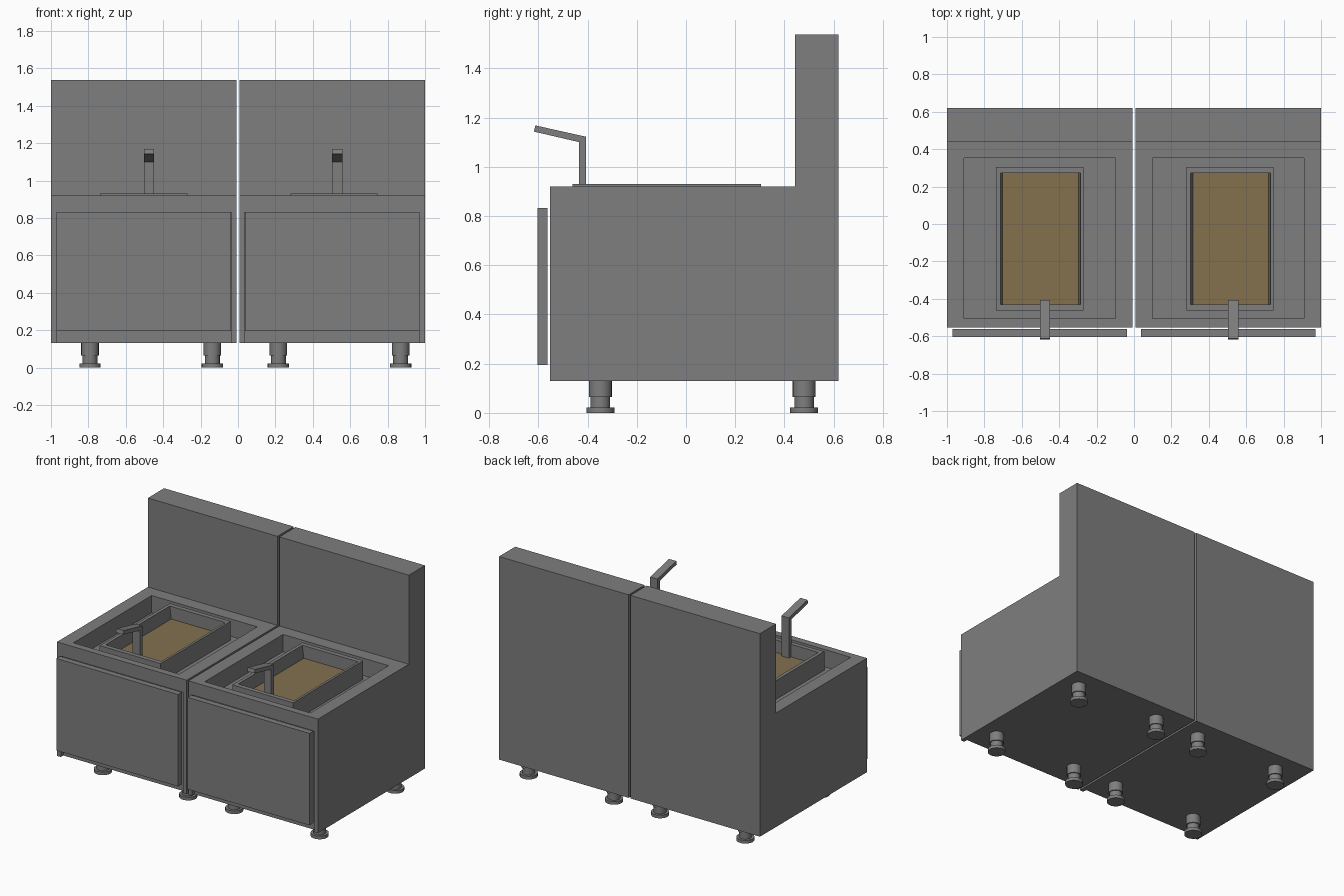
import bpy, bmesh, math

if "Cube" in bpy.data.objects:
    bpy.data.objects.remove(bpy.data.objects["Cube"])

UNITS = ((-0.5035, "left"), (0.5035, "right"))   # centre x of the two fryers


def material(name, col):
    m = bpy.data.materials.new(name)
    m.diffuse_color = (*col, 1)
    m.use_nodes = True
    m.node_tree.nodes["Principled BSDF"].inputs["Base Color"].default_value = m.diffuse_color
    return m


steel = material("dark_steel", (0.21, 0.21, 0.21))
oil_mat = material("oil", (0.228, 0.165, 0.078))


def add_mesh(name, bm, x, mat=steel):
    bmesh.ops.recalc_face_normals(bm, faces=bm.faces)
    me = bpy.data.meshes.new(name)
    bm.to_mesh(me)
    bm.free()
    ob = bpy.data.objects.new(name, me)
    ob.location.x = x
    bpy.context.collection.objects.link(ob)
    me.materials.append(mat)
    return ob


def box(name, cx, x0, x1, y0, y1, z0, z1, mat=steel, taper=0):
    # taper narrows the bottom in x
    bm = bmesh.new()
    bmesh.ops.create_cube(bm, size=1)
    for v in bm.verts:
        t = taper if v.co.z < 0 else 0
        v.co = (x1 - t if v.co.x > 0 else x0 + t, y1 if v.co.y > 0 else y0, z1 if v.co.z > 0 else z0)
    return add_mesh(name, bm, cx, mat)


def extrude_profile(name, cx, x0, x1, pts):
    # side outline (y, z) pulled along x
    bm = bmesh.new()
    f = bm.faces.new([bm.verts.new((x0, y, z)) for y, z in pts])
    r = bmesh.ops.extrude_face_region(bm, geom=[f])
    for v in r["geom"]:
        if isinstance(v, bmesh.types.BMVert):
            v.co.x = x1
    return add_mesh(name, bm, cx)


def cut(ob, cutter):
    m = ob.modifiers.new("cut", "BOOLEAN")
    m.operation, m.solver, m.object = "DIFFERENCE", "EXACT", cutter
    bpy.context.view_layer.objects.active = ob
    bpy.ops.object.modifier_apply(modifier=m.name)
    bpy.data.objects.remove(cutter)


def foot(name, x, y):
    # stepped round foot, spun from a profile (radius, z)
    prof = [(0, 0), (.057, 0), (.057, .022), (.04, .022), (.04, .065),
            (.047, .065), (.047, .132), (0, .132)]
    bm = bmesh.new()
    vs = [bm.verts.new((r, 0, z)) for r, z in prof]
    es = [bm.edges.new(p) for p in zip(vs, vs[1:])]
    bmesh.ops.spin(bm, geom=vs + es, cent=(0, 0, 0), axis=(0, 0, 1),
                   angle=2 * math.pi, steps=20)
    bmesh.ops.remove_doubles(bm, verts=bm.verts, dist=1e-4)
    ob = add_mesh(name, bm, x)
    ob.location.y = y
    bpy.ops.object.select_all(action="DESELECT")
    ob.select_set(True)
    bpy.context.view_layer.objects.active = ob
    bpy.ops.object.shade_smooth_by_angle(angle=math.radians(35))


for cx, side in UNITS:
    tx = cx + (.009 if side == "right" else 0)   # right tank sits slightly further over
    # cabinet with raised back
    cab = extrude_profile(side + "_cabinet", cx, -.4965, .4965,
                          [(-.553, .13), (.619, .13), (.619, 1.537), (.442, 1.537), (.442, .92), (-.553, .92)])
    # sunken worktop and shallow front opening behind the door
    cut(cab, box("top_cutter", cx, -.405, .405, -.505, .352, .80, 1.0))
    cut(cab, box("front_cutter", cx, -.468, .468, -.70, -.525, .0, .829))
    # door
    box(side + "_door", cx, -.467, .467, -.603, -.562, .195, .832)
    # open fry tank standing in the recess
    tank = box(side + "_tank", tx, -.233, .234, -.462, .305, .795, .93)
    cut(tank, box("tank_cutter", tx, -.211, .219, -.43, .272, .84, .93 + .01, taper=.013))
    # oil surface
    box(side + "_oil", tx, -.199, .207, -.43, .272, .838, .843, oil_mat)
    # bent handle
    extrude_profile(side + "_handle", cx, 0, .055,
                    [(-.406, .84), (-.406, 1.122), (-.612, 1.168), (-.618, 1.143), (-.434, 1.1), (-.434, .84)])
    # feet
    for dx in (-.288, .366):
        for y in (-.348, .48):
            foot(side + "_foot", cx + dx, y)
